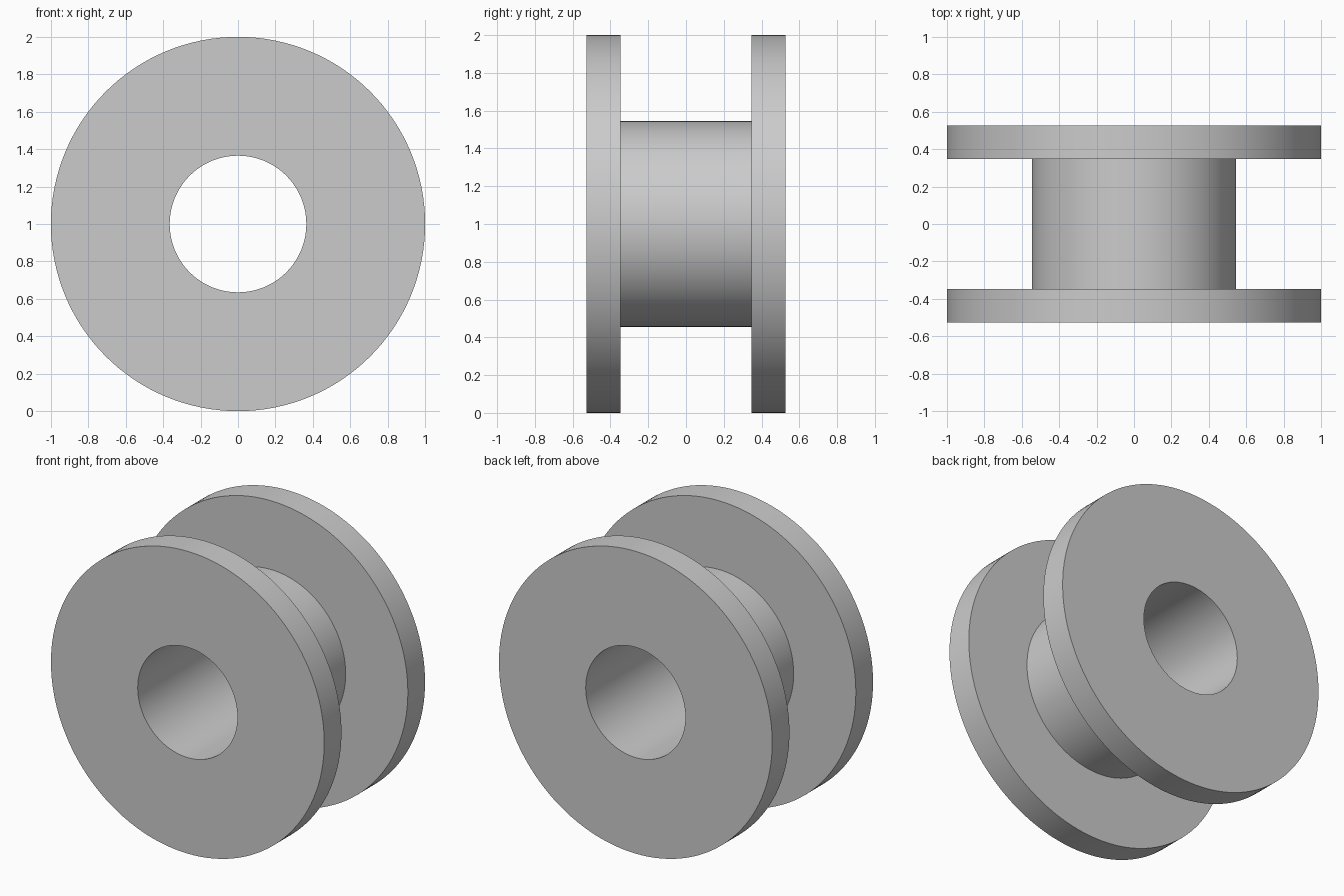
import bpy, bmesh
from math import pi, radians
from mathutils import Vector

cube = bpy.data.objects.get("Cube")
if cube:
    bpy.data.objects.remove(cube, do_unlink=True)

# Material
grey = bpy.data.materials.new("light_grey")
grey.use_nodes = True
colour = (0.6, 0.6, 0.6, 1)
grey.diffuse_color = colour
grey.node_tree.nodes["Principled BSDF"].inputs["Base Color"].default_value = colour

# Dimensions
FLANGE_R, HUB_R, BORE_R = 1.0, 0.545, 0.365
OUTER_Y, INNER_Y = 0.527, 0.347
SEGMENTS = 128

# Closed cross-section (radius, y): flange, hub, flange, bore
half = [(BORE_R, OUTER_Y), (FLANGE_R, OUTER_Y), (FLANGE_R, INNER_Y), (HUB_R, INNER_Y)]
profile = half + [(r, -y) for r, y in reversed(half)]

# Revolve the section around the y axis
bm = bmesh.new()
verts = [bm.verts.new((r, y, 0)) for r, y in profile]
edges = [bm.edges.new((v, verts[i - 1])) for i, v in enumerate(verts)]
bmesh.ops.spin(bm, geom=verts + edges, cent=(0, 0, 0), axis=(0, 1, 0),
               angle=2 * pi, steps=SEGMENTS, use_merge=True)
bmesh.ops.remove_doubles(bm, verts=bm.verts, dist=0.0001)
bmesh.ops.recalc_face_normals(bm, faces=bm.faces)
bmesh.ops.translate(bm, verts=bm.verts, vec=Vector((0, 0, FLANGE_R)))

# Spool body with crisp rims and smooth round walls
mesh = bpy.data.meshes.new("spool_body")
bm.to_mesh(mesh)
bm.free()
mesh.materials.append(grey)
spool = bpy.data.objects.new("spool_body", mesh)
bpy.context.collection.objects.link(spool)
bpy.ops.object.select_all(action="DESELECT")
spool.select_set(True)
bpy.context.view_layer.objects.active = spool
bpy.ops.object.shade_smooth_by_angle(angle=radians(30))
